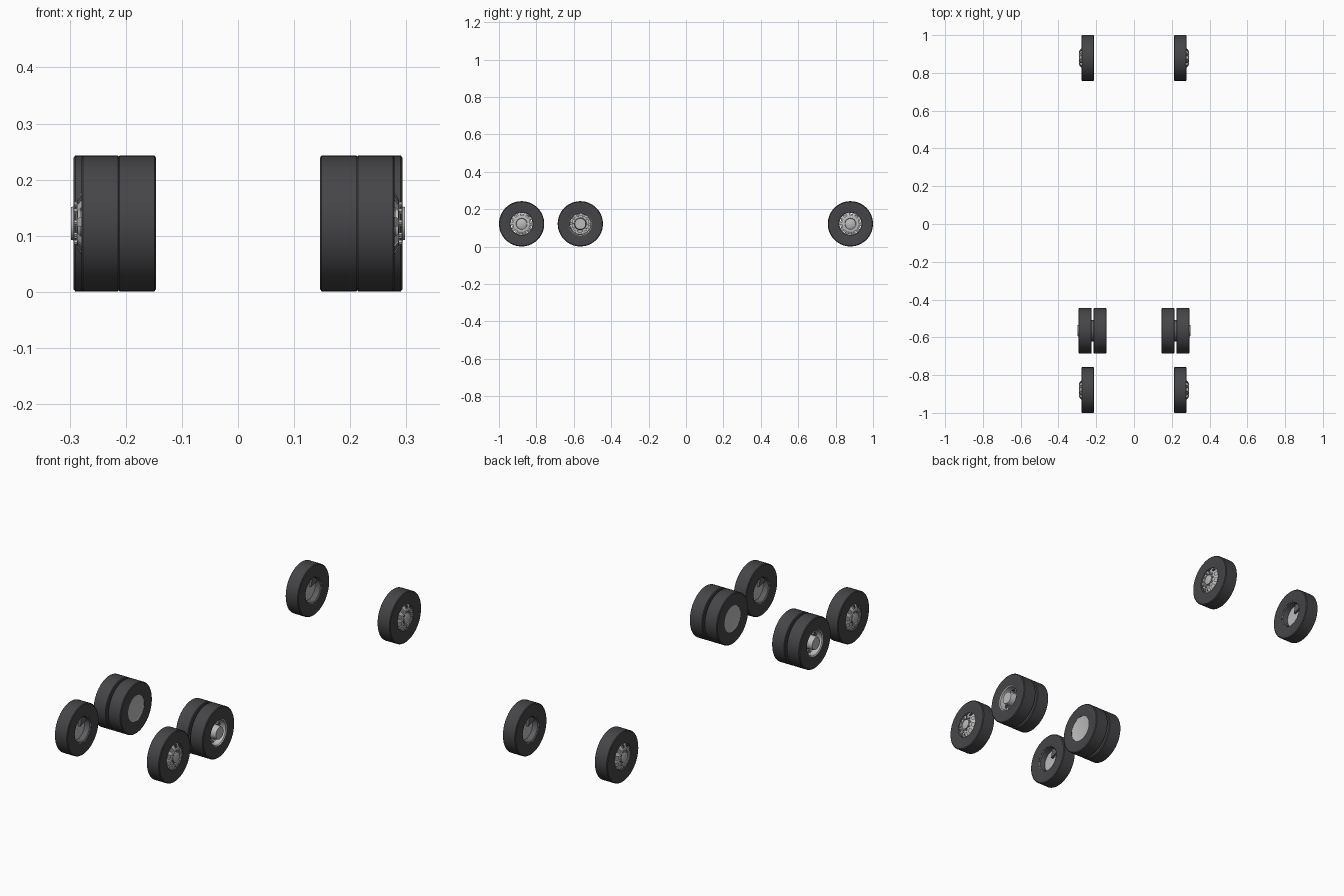
import bpy, math
from mathutils import Matrix, Vector

if "Cube" in bpy.data.objects:
    bpy.data.objects.remove(bpy.data.objects["Cube"])

RUBBER = bpy.data.materials.new("rubber")
RUBBER.diffuse_color = (0.06, 0.06, 0.065, 1)
RUBBER.use_nodes = True
RUBBER.node_tree.nodes["Principled BSDF"].inputs["Base Color"].default_value = RUBBER.diffuse_color
METAL = bpy.data.materials.new("metal")
METAL.diffuse_color = (0.5, 0.5, 0.5, 1)
METAL.use_nodes = True
METAL.node_tree.nodes["Principled BSDF"].inputs["Base Color"].default_value = METAL.diffuse_color
DARK = bpy.data.materials.new("dark_metal")
DARK.diffuse_color = (0.12, 0.12, 0.13, 1)
DARK.use_nodes = True
DARK.node_tree.nodes["Principled BSDF"].inputs["Base Color"].default_value = DARK.diffuse_color
ZC = 0.122


def finish(name, verts, faces, side, y, mat):
    # side = +1 right, -1 left (mirrored in x)
    me = bpy.data.meshes.new(name)
    me.from_pydata([(side * a, y + b, ZC + c) for a, b, c in verts], [], faces)
    me.materials.append(mat)
    if side < 0:
        me.flip_normals()
    ob = bpy.data.objects.new(name, me)
    bpy.context.collection.objects.link(ob)
    bpy.context.view_layer.objects.active = ob
    bpy.ops.object.select_all(action='DESELECT')
    ob.select_set(True)
    bpy.ops.object.shade_smooth_by_angle(angle=math.radians(35))
    return ob


def lathe(name, prof, side, y, mat, n=60, closed=False, hole_band=None):
    # revolve (x, radius) points about the axle; hole_band drops faces to make hand holes
    verts, faces = [], []
    for x, r in prof:
        for i in range(n):
            t = 2 * math.pi * i / n
            verts.append((x, r * math.cos(t), r * math.sin(t)))
    m = len(prof)
    for k in range(m if closed else m - 1):
        for i in range(n):
            if k == hole_band and i % 6 in (1, 2, 3):
                continue
            j, k2 = (i + 1) % n, (k + 1) % m
            faces.append((k * n + i, k2 * n + i, k2 * n + j, k * n + j))
    if not closed:
        for k in (0, m - 1):
            if prof[k][1] < 0.056:
                ring = [k * n + i for i in range(n)]
                faces.append(ring[::-1] if k else ring)
    return finish(name, verts, faces, side, y, mat)


def nuts(name, x0, x1, ring, r, side, y):
    # ten six-sided wheel nuts
    verts, faces = [], []
    for q in range(10):
        t = 2 * math.pi * (q + 0.92) / 10
        cy, cz, b = ring * math.cos(t), ring * math.sin(t), len(verts)
        for x in (x0, x1):
            for i in range(6):
                a = math.pi * i / 3
                verts.append((x, cy + r * math.cos(a), cz + r * math.sin(a)))
        faces += [(b + i, b + (i + 1) % 6, b + 6 + (i + 1) % 6, b + 6 + i)[::-1] for i in range(6)]
        faces.append(tuple(b + 6 + i for i in range(6)))
    finish(name, verts, faces, side, y, METAL)


def tyre(name, xa, xb, side, y):
    R, r = 0.121, 0.062
    lathe(name, [(xa + .001, r), (xa, r + .004), (xa, R - .004), (xa + .003, R),
                 (xb - .003, R), (xb, R - .004), (xb, r + .004), (xb - .001, r)],
          side, y, RUBBER, closed=True)


def single_wheel(name, side, y):
    a, b = 0.211, 0.279
    tyre(name + "_tyre", a, b, side, y)
    lathe(name + "_barrel", [(a + .002, .062), (a + .006, .058), (b - .008, .058), (b - .002, .062)],
          side, y, DARK)
    # domed rim face with hand holes
    lathe(name + "_rim", [(b - .004, .062), (b - .001, .058), (b + .006, .046), (b + .008, .042),
                          (b + .008, .030), (b + .002, .028), (b + .002, .006)],
          side, y, METAL, hole_band=1)
    nuts(name + "_nuts", b + .007, b + .013, .036, .0045, side, y)
    lathe(name + "_hub_cap", [(b, .024), (b + .009, .024), (b + .011, .021)], side, y, METAL)
    # brake drum plate and caliper inside the wheel
    lathe(name + "_brake_plate", [(a + .030, .054), (a + .036, .054)], side, y, METAL)
    t0, verts = math.radians(105), []
    for x in (a + .018, a + .034):
        for r, t in ((.010, .3), (.057, 0), (.057, .45), (.057, .9)):
            verts.append((x, r * math.cos(t0 + t), r * math.sin(t0 + t)))
    faces = [(3, 2, 1, 0), (4, 5, 6, 7)] + [(i, (i + 1) % 4, 4 + (i + 1) % 4, 4 + i) for i in range(4)]
    ob = finish(name + "_caliper", verts, [f[::-1] if k < 2 else f for k, f in enumerate(faces)], side, y, DARK)
    if side < 0:
        ob.data.transform(Matrix.Translation(Vector((0, y, 0))) @ Matrix.Scale(-1, 4, (0, 1, 0))
                          @ Matrix.Translation(Vector((0, -y, 0))))
        ob.data.flip_normals()


def dual_wheel(name, side, y):
    tyre(name + "_inner_tyre", 0.146, 0.214, side, y)
    tyre(name + "_outer_tyre", 0.224, 0.293, side, y)
    # plain disc closing the inner side
    lathe(name + "_inner_disc", [(0.150, .055), (0.148, .062), (0.212, .062)], side, y, METAL)
    lathe(name + "_spacer", [(0.205, .058), (0.232, .058)], side, y, DARK)
    # deep dished rim with hand holes
    lathe(name + "_rim", [(0.292, .062), (0.289, .058), (0.262, .055), (0.256, .046),
                          (0.256, .040), (0.258, .028)], side, y, METAL, hole_band=2)
    nuts(name + "_nuts", 0.256, 0.266, .041, .0045, side, y)
    lathe(name + "_hub", [(0.256, .033), (0.290, .031), (0.298, .029)], side, y, METAL)


for side, label in ((1, "right"), (-1, "left")):
    single_wheel("steer_wheel_" + label, side, 0.879)
    dual_wheel("drive_wheel_" + label, side, -0.565)
    single_wheel("tag_wheel_" + label, side, -0.879)
